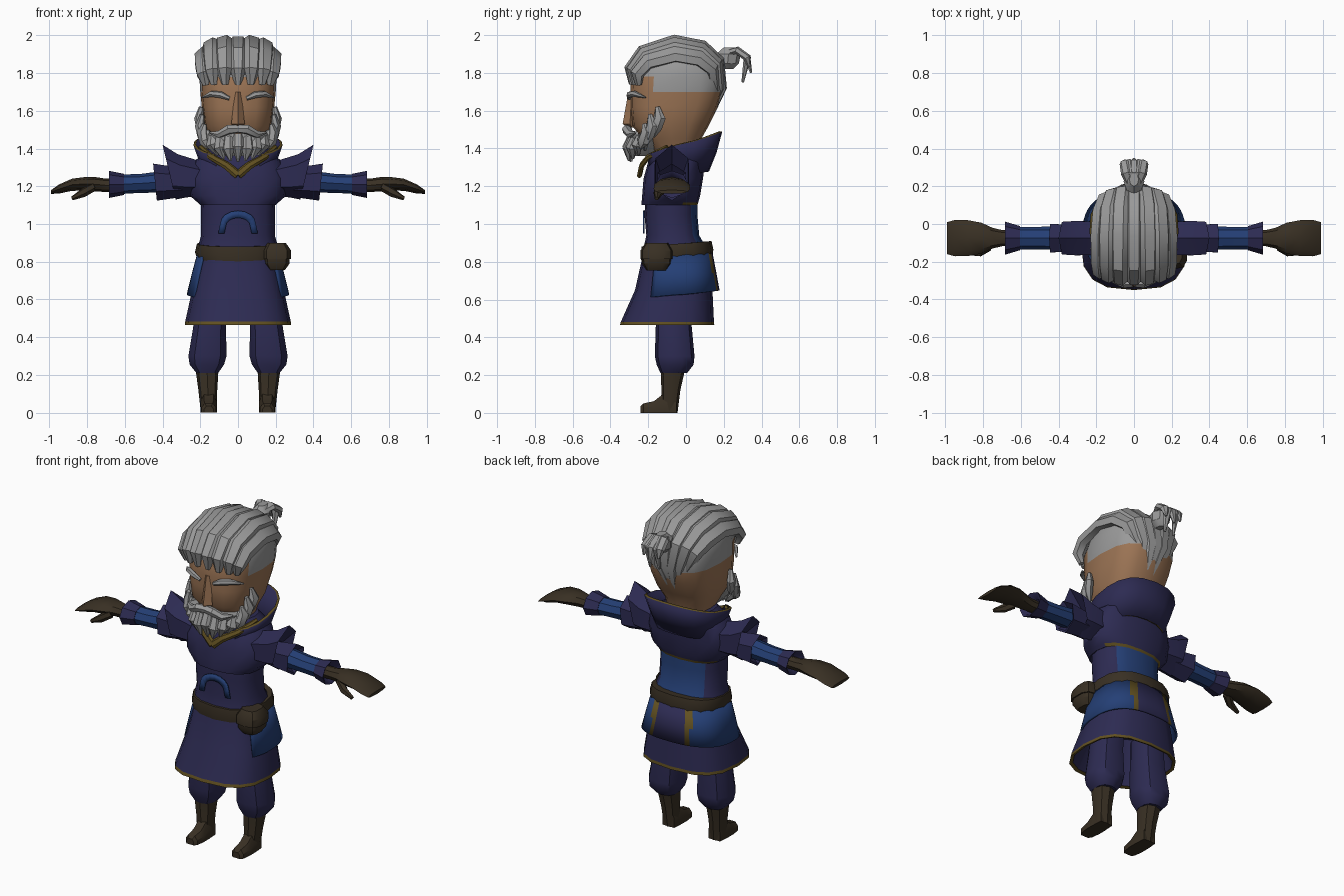
import bpy, bmesh, math
from mathutils import Vector

if "Cube" in bpy.data.objects:
    bpy.data.objects.remove(bpy.data.objects["Cube"])


def material(name, r, g, b):
    m = bpy.data.materials.new(name)
    m.diffuse_color = (r, g, b, 1)
    m.use_nodes = True
    m.node_tree.nodes["Principled BSDF"].inputs["Base Color"].default_value = m.diffuse_color
    return m


NAVY = material("dark navy cloth", 0.026, 0.024, 0.085)
BLUE = material("blue cloth", 0.018, 0.05, 0.18)
BROWN = material("dark brown leather", 0.04, 0.029, 0.017)
GOLD = material("old gold trim", 0.12, 0.08, 0.015)
SKIN = material("tan skin", 0.33, 0.175, 0.09)
GREY = material("grey hair", 0.32, 0.32, 0.32)


def spow(v, e):
    return math.copysign(abs(v) ** e, v)


def zring(z, rx, y0, y1, n=16, e=0.8, x=0.0, arc=None):
    """Horizontal ring starting at the front; z may depend on the angle; arc = open range."""
    cy, ry, pts = (y0 + y1) / 2, (y1 - y0) / 2, []
    for i in range(n + (1 if arc else 0)):
        a = arc[0] + (arc[1] - arc[0]) * i / n if arc else 2 * math.pi * i / n
        h = z(a) if callable(z) else z
        pts.append(Vector((x + rx * spow(math.sin(a), e), cy - ry * spow(math.cos(a), e), h)))
    return pts


def xring(s, x, z, ry, rz, n=8, y=-0.075, shear=0.0):
    """Ring around an arm that points along x, first point on top."""
    return [Vector((s * (x + shear * math.cos(2 * math.pi * i / n)),
                    y + ry * math.sin(2 * math.pi * i / n),
                    z + rz * math.cos(2 * math.pi * i / n))) for i in range(n)]


def loft(name, rings, mats, rule=None, closed=True, cap=True, solid=0, angle=35):
    """Skin a list of rings; rule(centre) returns the material index."""
    bm = bmesh.new()
    vs = [[bm.verts.new(p) for p in r] for r in rings]
    n = len(rings[0])
    for a, b in zip(vs, vs[1:]):
        for i in range(n if closed else n - 1):
            j = (i + 1) % n
            bm.faces.new((a[i], a[j], b[j], b[i]))
    if cap and closed:
        bm.faces.new(vs[0])
        bm.faces.new(vs[-1])
    bmesh.ops.recalc_face_normals(bm, faces=bm.faces)
    if rule:
        for f in bm.faces:
            f.material_index = rule(f.calc_center_median())
    me = bpy.data.meshes.new(name)
    bm.to_mesh(me)
    bm.free()
    ob = bpy.data.objects.new(name, me)
    bpy.context.collection.objects.link(ob)
    for m in mats:
        me.materials.append(m)
    if solid:
        md = ob.modifiers.new("thickness", 'SOLIDIFY')
        md.thickness, md.offset = solid, 0
        md.material_offset_rim = 1 if len(mats) == 2 and not rule else 0
    bpy.ops.object.select_all(action='DESELECT')
    ob.select_set(True)
    bpy.context.view_layer.objects.active = ob
    bpy.ops.object.shade_smooth_by_angle(angle=math.radians(angle))
    return ob


def lock(name, path, widths, thick, mat=GREY, centre=(0, -0.06, 1.6), n=6):
    """Flat tapering lock along a path, its flat side facing away from centre."""
    P, rings = [Vector(p) for p in path], []
    for i, p in enumerate(P):
        t = (P[min(i + 1, len(P) - 1)] - P[max(i - 1, 0)]).normalized()
        side = t.cross(p - Vector(centre)).normalized()
        out = side.cross(t).normalized()
        w = widths[i]
        h = thick * min(1, w / max(widths) + 0.15)
        rings.append([p + side * w * math.cos(2 * math.pi * k / n)
                      + out * h * math.sin(2 * math.pi * k / n) for k in range(n)])
    return loft(name, rings, [mat])


# Head with cropped hair on sides and back
loft("head", [zring(1.34, .10, -.14, .06), zring(1.45, .145, -.23, .08, e=.75),
              zring(1.52, .178, -.285, .12, e=.7), zring(1.62, .192, -.295, .17, e=.7),
              zring(1.70, .20, -.295, .195, e=.7), zring(1.78, .205, -.29, .2, e=.7),
              zring(1.87, .195, -.25, .17), zring(1.94, .13, -.18, .09)],
     [SKIN, GREY], lambda c: int(c.z > 1.7 and (c.y > -.19 or c.z > 1.8)))
loft("nose", [zring(1.70, .018, -.305, -.27, 4, 1), zring(1.56, .032, -.33, -.26, 4, 1),
              zring(1.53, .036, -.335, -.26, 4, 1), zring(1.51, .02, -.31, -.26, 4, 1)], [SKIN])

# Swept-back hair locks, meeting at the back of the head
ARC = [(-.285, 1.74), (-.295, 1.82), (-.23, 1.91), (-.06, 1.965), (.09, 1.935),
       (.17, 1.86), (.185, 1.72), (.125, 1.56)]
SPREAD = [.95, 1.03, 1.06, 1.06, 1.0, .85, .55, .2]
for x0, ky, kz in ((0, 1, .99), (.072, 1, 1), (.135, .94, .93), (.178, .85, .72)):
    for s in ((1, -1) if x0 else (1,)):
        lock("hair_lock", [(s * x0 * m, -.05 + (y + .05) * ky, 1.73 + (z - 1.73) * kz)
                           for (y, z), m in zip(ARC, SPREAD)],
             [.018, .042, .05, .054, .054, .05, .042, .012], .036, centre=(0, -.05, 1.7))

# Tied tail of hair
loft("hair_bun", [zring(z, rx, y0, y1, 8, 1) for z, rx, y0, y1 in
                  ((1.82, .02, .18, .25), (1.85, .05, .16, .28), (1.9, .055, .16, .29),
                   (1.935, .025, .2, .27))], [GREY])
for x, y, z in ((0, .345, 1.80), (.05, .335, 1.83), (-.05, .335, 1.83), (.03, .30, 1.75), (-.03, .30, 1.75)):
    lock("bun_lock", [(x * .3, .2, 1.9), (x * .8, .27, 1.92), (x, .325, 1.88), (x, y, z)],
         [.02, .03, .028, .006], .02, centre=(0, .22, 1.8))

# Beard, sideburns, moustache and brows
loft("beard_base", [zring(1.36, .07, -.29, -.17, 10), zring(1.42, .13, -.305, -.14, 10),
                    zring(1.48, .165, -.3, -.14, 10)], [GREY])
lock("chin_lock", [(0, -.285, 1.47), (0, -.315, 1.41), (0, -.29, 1.33)], [.03, .035, .006], .025)
for s in (1, -1):
    for x, y, top, low in ((.05, -.285, 1.46, 1.335), (.095, -.265, 1.46, 1.345),
                           (.135, -.235, 1.47, 1.365), (.165, -.2, 1.49, 1.39)):
        lock("beard_lock", [(s * x, y, top), (s * x * 1.05, y - .025, (top + low) / 2),
                            (s * x * .78, y - .015, low)], [.025, .034, .006], .026)
    for y, top, low, x in ((-.15, 1.62, 1.46, .195), (-.19, 1.58, 1.42, .19), (-.22, 1.53, 1.4, .178)):
        lock("sideburn_lock", [(s * x, y, top), (s * (x + .012), y + .01, (top + low) / 2 + .02),
                               (s * x, y - .01, (top + low) / 2 - .03), (s * (x - .02), y - .02, low)],
             [.012, .034, .034, .006], .024)
    lock("moustache", [(0, -.31, 1.505), (s * .05, -.315, 1.5), (s * .1, -.295, 1.475),
                       (s * .15, -.265, 1.485)], [.022, .026, .02, .004], .025)
    lock("brow", [(s * .045, -.3, 1.665), (s * .09, -.3, 1.685), (s * .14, -.275, 1.69),
                  (s * .19, -.215, 1.67)], [.01, .018, .017, .004], .016)

# Tunic with blue back panel, and chest mantle
loft("tunic", [zring(.87, .215, -.225, .11), zring(.94, .195, -.21, .07), zring(1.05, .195, -.22, .06),
               zring(1.2, .2, -.21, .06)], [NAVY, BLUE],
     lambda c: int(c.y > -.02 and abs(c.x) < .16))
loft("mantle", [zring(1.1, .2, -.235, .06), zring(1.115, .215, -.235, .065), zring(1.15, .255, -.232, .075),
                zring(1.24, .265, -.225, .09), zring(1.33, .235, -.2, .1), zring(1.4, .15, -.16, .06)],
     [NAVY, GOLD], lambda c: int(c.z < 1.112 and c.z > 1.101 and c.y > -.05))

# Arched blue emblem on the tunic front
arch = [(.09 * math.cos(math.pi * i / 8), 1.0 + .065 * math.sin(math.pi * i / 8)) for i in range(9)]
loft("front_arch", [[Vector((x * k, -.224, .95 + (z - .95) * k)) for x, z in [(.1, .95)] + arch + [(-.1, .95)]]
                    for k in (1.05, .72)], [BLUE], closed=False, solid=.008)

# Standing collar with gold edge and front trim
tau = 2 * math.pi
arc = (.5, tau - .5)
loft("collar", [zring(lambda a: 1.26 - .02 * math.cos(a), .18, -.2, .115, arc=arc),
                zring(lambda a: 1.35 - .03 * math.cos(a), .205, -.21, .155, arc=arc),
                zring(lambda a: 1.425 - .065 * math.cos(a), .23, -.225, .185, arc=arc)],
     [NAVY, GOLD], closed=False, solid=.014)
for s in (1, -1):
    lock("collar_trim", [(s * .2, -.1, 1.41), (s * .14, -.2, 1.355), (s * .06, -.235, 1.31), (0, -.245, 1.26)],
         [.012, .018, .022, .024], .014, GOLD, (0, -.06, 1.2))

# Belt and pouch
loft("belt", [zring(lambda a: .81 - .015 * math.cos(a), .215, -.235, .14),
              zring(lambda a: .85 - .015 * math.cos(a), .228, -.24, .145),
              zring(lambda a: .895 - .015 * math.cos(a), .218, -.235, .135)], [BROWN])
loft("pouch", [zring(z, rx, -.155 - ry, -.155 + ry, 10, .65, x=.205) for z, rx, ry in
               ((.755, .045, .055), (.79, .07, .078), (.83, .07, .08))], [BROWN])
loft("pouch_flap", [zring(z, rx, -.155 - ry, -.155 + ry, 10, .65, x=.205) for z, rx, ry in
                    ((.815, .078, .086), (.86, .078, .086), (.9, .05, .06))], [BROWN])

# Long skirt with gold hem, hollow below
loft("skirt", [zring(.85, .2, -.225, .12, e=.75), zring(.65, .243, -.27, .14, e=.75),
               zring(.482, .28, -.345, .148, e=.72), zring(.464, .282, -.35, .15, e=.72),
               zring(.47, .265, -.33, .135, e=.72), zring(.7, .2, -.22, .1)],
     [NAVY, GOLD], lambda c: int(c.z < .48))

# Shorter blue overskirt around sides and back, with navy back panel edged in gold
def back_panel(c):
    if c.y < 0.05 or abs(c.x) > .125:
        return 0
    return 2 if abs(c.x) > .095 else 1


arc2 = (.95, tau - .95)
loft("overskirt", [zring(.845, .21, -.225, .135, 40, .8, arc=arc2),
                   zring(.74, .238, -.24, .155, 40, .8, arc=arc2),
                   zring(lambda a: .625 - .022 * math.cos(a), .266, -.26, .172, 40, .8, arc=arc2)],
     [BLUE, NAVY, GOLD], back_panel, closed=False, solid=.012)

for s in (1, -1):
    # Pointed shoulder caps, hollow at the open end
    loft("shoulder_cap", [xring(s, .19, 1.24, .1, .09, 6), xring(s, .3, 1.255, .105, .115, 6, shear=.02),
                          xring(s, .365, 1.275, .1, .145, 6, shear=.035),
                          xring(s, .31, 1.23, .07, .08, 6)], [NAVY], angle=20)
    loft("upper_sleeve", [xring(s, .28, 1.22, .075, .075, 6), xring(s, .44, 1.222, .088, .098, 6, shear=.01),
                          xring(s, .432, 1.222, .075, .085, 6), xring(s, .4, 1.22, .05, .05, 6)],
         [NAVY], angle=20)
    # Blue sleeve and flared cuff
    loft("sleeve", [xring(s, .38, 1.225, .062, .058), xring(s, .52, 1.215, .06, .05),
                    xring(s, .64, 1.21, .06, .052)], [BLUE])
    loft("cuff", [xring(s, .605, 1.21, .064, .056), xring(s, .685, 1.21, .088, .072),
                  xring(s, .68, 1.21, .076, .06), xring(s, .65, 1.21, .04, .04)], [NAVY])
    # Mitten glove and thumb
    loft("glove", [xring(s, x, z, ry, rz) for x, z, ry, rz in
                   ((.64, 1.205, .04, .035), (.70, 1.205, .043, .035), (.75, 1.21, .055, .038),
                    (.81, 1.213, .082, .036), (.88, 1.208, .095, .032), (.95, 1.185, .096, .024),
                    (.99, 1.17, .085, .01))], [BROWN])
    lock("thumb", [(s * .77, -.12, 1.195), (s * .82, -.15, 1.165), (s * .88, -.155, 1.135)],
         [.028, .026, .01], .022, BROWN, (s * .8, -.075, 1.25))
    # Baggy trouser leg
    loft("trouser_leg", [zring(z, rx, y0, y1, 10, .8, x=s * x) for z, x, rx, y0, y1 in
                         ((.62, .14, .085, -.15, .03), (.46, .15, .09, -.16, .03),
                          (.30, .162, .105, -.165, .045), (.255, .165, .095, -.155, .04),
                          (.21, .163, .06, -.135, .005))], [NAVY])
    # Boot shaft and foot
    loft("boot_shaft", [zring(z, rx, y0, y1, 8, .8, x=s * x) for z, x, rx, y0, y1 in
                        ((.25, .165, .063, -.135, .0), (.12, .16, .05, -.13, -.03),
                         (.0, .155, .042, -.135, -.045))], [BROWN])
    loft("boot_foot", [[Vector((s * .155 + w * i, y, h * j)) for i, j in
                        ((-1, 0), (-1, .55), (-.55, 1), (.55, 1), (1, .55), (1, 0))]
                       for y, w, h in ((-.05, .04, .1), (-.12, .045, .1), (-.17, .045, .062),
                                       (-.225, .038, .05), (-.24, .024, .035))], [BROWN])
